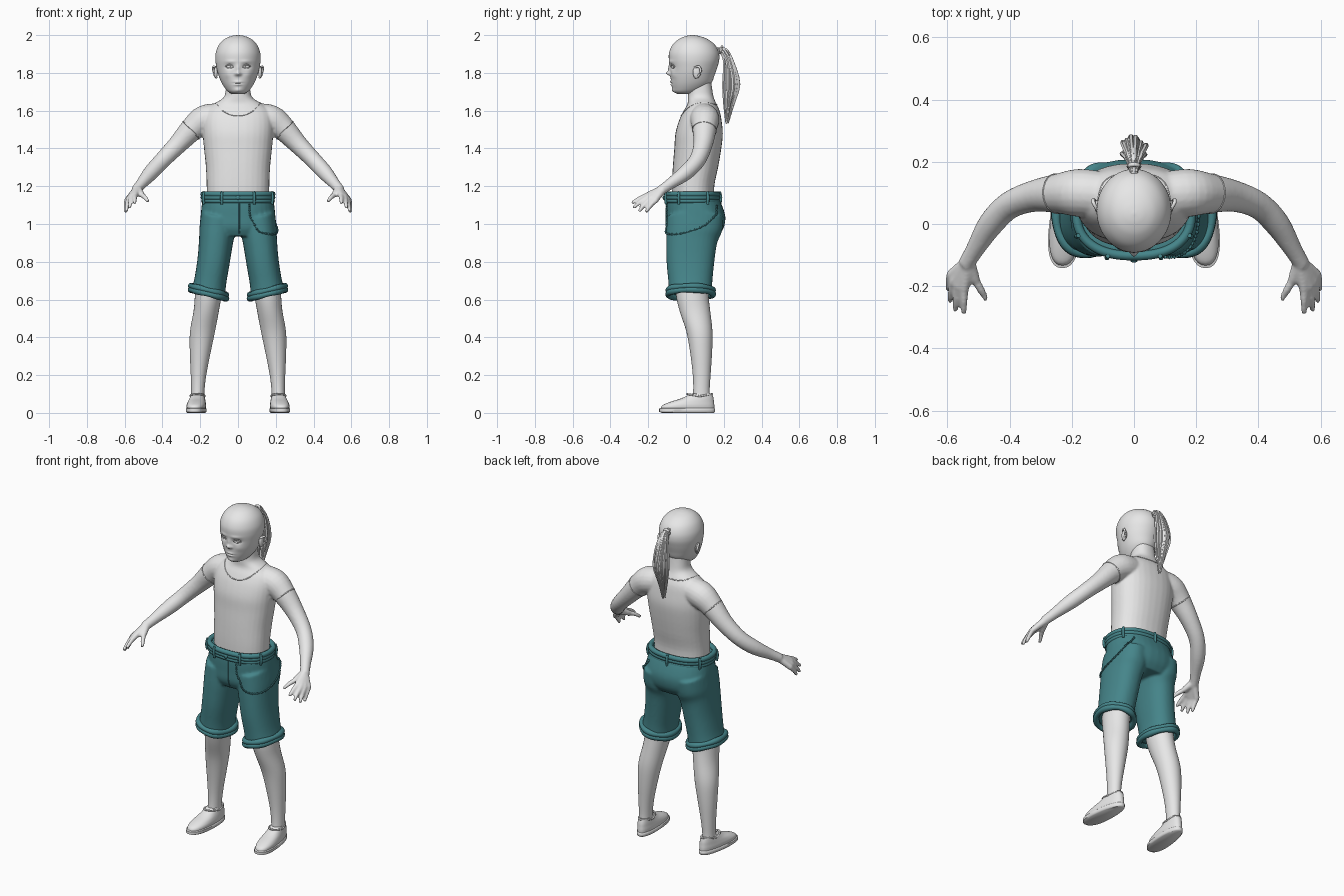
import bpy, bmesh, math, random
from mathutils import Vector
from mathutils.bvhtree import BVHTree

if "Cube" in bpy.data.objects:
    bpy.data.objects.remove(bpy.data.objects["Cube"])

random.seed(4)


def material(name, rgb):
    m = bpy.data.materials.new(name)
    m.diffuse_color = (*rgb, 1)
    m.use_nodes = True
    m.node_tree.nodes["Principled BSDF"].inputs["Base Color"].default_value = m.diffuse_color
    return m


PALE = material("pale grey", (0.8, 0.8, 0.8))
TEAL = material("teal cloth", (0.06, 0.235, 0.255))


def spline(rows, n):
    """Catmull-Rom through rows of equal length."""
    out = []
    for i in range(len(rows) - 1):
        a, b, c, d = (rows[max(i - 1, 0)], rows[i], rows[i + 1], rows[min(i + 2, len(rows) - 1)])
        for k in range(n):
            t = k / n
            out.append([0.5 * (2 * q + (r - p) * t + (2 * p - 5 * q + 4 * r - s) * t * t
                               + (3 * q - p - 3 * r + s) * t ** 3) for p, q, r, s in zip(a, b, c, d)])
    return out + [list(rows[-1])]


def skin(bm, rings, closed=False):
    rings = [[bm.verts.new(p) for p in r] for r in rings]
    n = len(rings[0])
    pairs = list(zip(rings, rings[1:] + rings[:1])) if closed else list(zip(rings, rings[1:]))
    for a, b in pairs:
        for i in range(n):
            bm.faces.new((a[i], a[(i + 1) % n], b[(i + 1) % n], b[i]))
    if not closed:
        bm.faces.new(rings[0])
        bm.faces.new(rings[-1])


def loft(bm, rows, seg=32, n=4, tilt=0, power=1.0, side=1):
    """Horizontal oval rings: centre x, z, half width, front y, back y."""
    rings = []
    for cx, z, w, yf, yb in spline(rows, n):
        ring = []
        for i in range(seg):
            a = 2 * math.pi * i / seg
            c, s = (math.copysign(abs(v) ** power, v) for v in (math.cos(a), math.sin(a)))
            ring.append((side * (cx + w * c), (yf + yb) / 2 + (yb - yf) / 2 * s, z + tilt * w * c))
        rings.append(ring)
    skin(bm, rings)


def tube(bm, rows, seg=12, n=4, side=1, closed=False):
    """Round tube along rows of x, y, z, radius."""
    pts = rows if closed else spline(rows, n)
    P = [Vector((side * p[0], p[1], p[2])) for p in pts]
    rings = []
    for i, p in enumerate(P):
        nxt = P[(i + 1) % len(P)] if closed else P[min(i + 1, len(P) - 1)]
        prv = P[i - 1] if closed else P[max(i - 1, 0)]
        t = (nxt - prv).normalized()
        ref = Vector((0, 0, 1)) if abs(t.z) < 0.9 else Vector((0, 1, 0))
        u = t.cross(ref).normalized()
        v = t.cross(u)
        rings.append([p + pts[i][3] * (math.cos(a) * u + math.sin(a) * v)
                      for a in (2 * math.pi * k / seg for k in range(seg))])
    skin(bm, rings, closed)


def ball(bm, loc, size):
    r = bmesh.ops.create_uvsphere(bm, u_segments=20, v_segments=12, radius=1)
    for v in r["verts"]:
        v.co = Vector(loc) + Vector([a * b for a, b in zip(v.co, size)])


def finish(name, bm, mat, voxel=0, smooth=4, angle=50):
    bmesh.ops.recalc_face_normals(bm, faces=bm.faces)
    me = bpy.data.meshes.new(name)
    bm.to_mesh(me)
    bm.free()
    ob = bpy.data.objects.new(name, me)
    bpy.context.collection.objects.link(ob)
    if voxel:
        r = ob.modifiers.new("merge", "REMESH")
        r.mode, r.voxel_size, r.use_smooth_shade = "VOXEL", voxel, True
        s = ob.modifiers.new("soften", "SMOOTH")
        s.factor, s.iterations = 0.5, smooth
        dg = bpy.context.evaluated_depsgraph_get()
        new = bpy.data.meshes.new_from_object(ob.evaluated_get(dg))
        ob.modifiers.clear()
        ob.data = new
    ob.data.materials.clear()
    ob.data.materials.append(mat)
    bpy.ops.object.select_all(action="DESELECT")
    ob.select_set(True)
    bpy.context.view_layer.objects.active = ob
    bpy.ops.object.shade_smooth_by_angle(angle=math.radians(angle))
    return ob


def surface(ob):
    return BVHTree.FromPolygons([v.co for v in ob.data.vertices], [p.vertices for p in ob.data.polygons])


# torso, neck, arms and hands
bm = bmesh.new()
loft(bm, [(0, 1.1, .165, -.075, .15), (0, 1.2, .166, -.075, .15), (0, 1.3, .17, -.07, .17),
          (0, 1.4, .18, -.062, .187), (0, 1.48, .187, -.056, .195), (0, 1.55, .187, -.036, .188),
          (0, 1.6, .172, -.012, .178), (0, 1.635, .13, .008, .162), (0, 1.67, .076, .01, .147),
          (0, 1.72, .064, .012, .138), (0, 1.79, .06, .02, .13)], power=.88)
FINGERS = [((.59, -.165, 1.122), (.596, -.213, 1.062)), ((.58, -.19, 1.13), (.591, -.25, 1.066)),
           ((.565, -.205, 1.14), (.575, -.28, 1.085)), ((.546, -.208, 1.15), (.547, -.288, 1.11)),
           ((.51, -.18, 1.155), (.474, -.243, 1.117))]
for s in (1, -1):
    tube(bm, [(.11, .095, 1.565, .075), (.18, .1, 1.55, .077), (.24, .098, 1.505, .065),
              (.32, .09, 1.42, .051), (.4, .06, 1.338, .044), (.46, 0, 1.273, .041),
              (.51, -.08, 1.215, .03), (.54, -.13, 1.18, .026)], side=s, seg=20)
    for k, t in FINGERS:
        tube(bm, [(.532, -.12, 1.187, .022), (*k, .0165)], side=s)
        m = [(a + b) / 2 for a, b in zip(k, t)]
        tube(bm, [(*k, .0145), (m[0], m[1], m[2] + .004, .0125), (*t, .009)], side=s)
body = finish("upper_body", bm, PALE, .0065, 5)
skin_tree = surface(body)

# shirt neckline and sleeve hems
bm = bmesh.new()
ring = []
for i in range(48):
    a = 2 * math.pi * i / 48
    p = Vector((.1 * math.cos(a), .08 + .12 * math.sin(a), 1.615 + .035 * math.sin(a)))
    ring.append((*skin_tree.find_nearest(p)[0], .0025))
tube(bm, ring, seg=6, closed=True)
for s in (1, -1):
    d = Vector((.72, -.06, -.69)).normalized()
    u = d.cross(Vector((0, 1, 0))).normalized()
    v = d.cross(u)
    ring = []
    for i in range(32):
        a = 2 * math.pi * i / 32
        p = Vector((.25, .098, 1.497)) + .064 * (math.cos(a) * u + math.sin(a) * v)
        p.x *= s
        ring.append((*skin_tree.find_nearest(p)[0], .003))
    tube(bm, ring, seg=6, closed=True)
finish("shirt_hems", bm, PALE)

# head with sculpted face
bm = bmesh.new()
loft(bm, [(0, 1.688, .03, -.045, .05), (0, 1.7, .052, -.064, .08), (0, 1.72, .07, -.072, .11),
          (0, 1.75, .088, -.079, .137), (0, 1.79, .104, -.082, .152), (0, 1.83, .114, -.086, .166),
          (0, 1.87, .12, -.091, .176), (0, 1.91, .117, -.089, .173), (0, 1.95, .1, -.07, .152),
          (0, 1.98, .07, -.036, .112), (0, 1.995, .035, 0, .07), (0, 2.0, .004, .03, .038)], seg=96, n=7)
BUMPS = [(0, 1.797, .011, .011, .022), (0, 1.822, .009, .02, .009), (.013, 1.793, .007, .007, .008),
         (.045, 1.833, .02, .012, -.011), (.04, 1.86, .025, .007, .004), (0, 1.752, .02, .005, .007),
         (0, 1.738, .017, .005, .007), (0, 1.745, .024, .0025, -.005), (0, 1.708, .02, .012, .006),
         (.055, 1.79, .02, .02, .005)]
for v in bm.verts:
    if v.co.y < .03:
        v.co.y -= sum(a * math.exp(-((abs(v.co.x) - x) / sx) ** 2 - ((v.co.z - z) / sz) ** 2)
                      for x, z, sx, sz, a in BUMPS)
head = finish("head", bm, PALE, angle=80)
head_tree = surface(head)

# eyes, lids and ears
eyes, lids, ears = bmesh.new(), bmesh.new(), bmesh.new()
for s in (1, -1):
    hit = head_tree.ray_cast(Vector((.045 * s, -.5, 1.833)), Vector((0, 1, 0)))[0]
    ball(eyes, hit + Vector((0, .009, 0)), (.016, .013, .011))
    for h, r in ((.0105, .003), (-.009, .002)):
        row = []
        for k in range(7):
            t = k / 3 - 1
            x, z = .045 + .021 * t, 1.833 + h * (1 - t * t)
            q = head_tree.ray_cast(Vector((x, -.5, z)), Vector((0, 1, 0)))[0]
            row.append((x, q.y - .003 * (1 - t * t), z, r))
        tube(lids, row, seg=6, n=2, side=s)
    ball(ears, (.117 * s, .056, 1.803), (.01, .02, .033))
    tube(ears, [(.113, .045, 1.775, .005), (.122, .066, 1.785, .006), (.13, .078, 1.81, .006),
                (.13, .068, 1.833, .006), (.118, .045, 1.828, .005)], side=s)
finish("eyes", eyes, PALE)
finish("eyelids", lids, PALE)
finish("ears", ears, PALE)

# ponytail strands and hair tie
bm = bmesh.new()
for i in range(46):
    a, r = random.uniform(0, 2 * math.pi), math.sqrt(random.random())
    ox, oy, e = r * math.cos(a), r * math.sin(a), random.uniform(0, .07)
    tube(bm, [(.006 * ox, .16, 1.93, .006), (.015 * ox, .2 + .012 * oy, 1.915 + .01 * oy, .008),
              (.034 * ox, .228 + .024 * oy, 1.85, .0085), (.042 * ox, .24 + .042 * oy, 1.74, .009),
              (.028 * ox, .228 + .026 * oy, 1.63 + e / 2, .006), (.012 * ox, .218 + .008 * oy, 1.53 + e, .0015)],
         seg=6, n=3)
finish("ponytail", bm, PALE)
bm = bmesh.new()
tube(bm, [(.017 * math.cos(t), .185 + .006 * math.sin(t), 1.922 + .017 * math.sin(t), .007)
          for t in (math.pi * k / 10 for k in range(20))], seg=8, closed=True)
finish("hair_tie", bm, PALE)

# shorts
bm = bmesh.new()
loft(bm, [(0, 1.155, .184, -.098, .163), (0, 1.1, .192, -.104, .19), (0, 1.04, .198, -.104, .208),
          (0, .98, .198, -.102, .2), (0, .935, .17, -.08, .17)], power=.85)
CUFF = (.156, .635, .094, -.096, .142)
for s in (1, -1):
    loft(bm, [(.105, 1.04, .09, -.1, .2), (.112, .96, .092, -.104, .19), (.118, .9, .088, -.105, .165),
              (.13, .8, .084, -.103, .15), (.146, .7, .083, -.094, .14), (.155, .64, .088, -.09, .138)],
         tilt=.25, power=.88, side=s)
shorts = finish("shorts", bm, TEAL, .008, 4)
cloth = surface(shorts)

# rolled cuffs and waistband
bm = bmesh.new()
cx, cz, cw, yf, yb = CUFF
for s in (1, -1):
    for dz, r in ((.014, .015), (-.006, .016)):
        tube(bm, [(cx + cw * math.cos(t), (yf + yb) / 2 + (yb - yf) / 2 * math.sin(t),
                   cz + dz + .25 * cw * math.cos(t), r + .002 * math.sin(5 * t))
                  for t in (math.pi * k / 20 for k in range(40))], seg=10, side=s, closed=True)
finish("cuffs", bm, TEAL)
bm = bmesh.new()


def waist(t, z, grow=0):
    c, s = (math.copysign(abs(v) ** .85, v) for v in (math.cos(t), math.sin(t)))
    return ((.18 + grow) * c, .033 + (.131 + grow) * s, z)


for z, r in ((1.158, .015), (1.14, .014), (1.122, .012)):
    tube(bm, [(*waist(math.pi * k / 32, z, .004), r) for k in range(64)], seg=8, closed=True)
finish("waistband", bm, TEAL)

# belt loops, button and fly
bm = bmesh.new()
for deg in (30, 90, 150, 205, 248, 292, 335):
    t = math.radians(deg)
    tube(bm, [(*waist(t, 1.172, .014), .007), (*waist(t, 1.14, .02), .008), (*waist(t, 1.105, .016), .007)], seg=8)
ball(bm, (0, -.118, 1.14), (.012, .006, .012))
row = []
for z in (1.11, 1.07, 1.03, .99, .95):
    q = cloth.ray_cast(Vector((.006, -.5, z)), Vector((0, 1, 0)))[0]
    row.append((q.x, q.y, q.z, .004))
tube(bm, row, seg=6)
finish("belt_loops", bm, TEAL)

# hanging chain made of alternating links
bm = bmesh.new()
path = spline([(.065, -.13, 1.11), (.07, -.13, 1.04), (.1, -.13, .97), (.16, -.12, .95), (.21, -.05, .948),
               (.22, .03, .965), (.21, .11, 1.0), (.18, .17, 1.06), (.15, .19, 1.11)], 6)
path = [cloth.find_nearest(Vector(p)) for p in path]
for i in range(len(path) - 1):
    a, b = (path[k][0] + path[k][1] * .004 for k in (i, i + 1))
    tube(bm, [(*a, .002), (*((a + b) / 2), .0065 if i % 2 else .005), (*b, .002)], seg=6, n=2)
finish("chain", bm, TEAL)

# legs
bm = bmesh.new()
for s in (1, -1):
    loft(bm, [(.148, .74, .07, -.06, .12), (.158, .62, .07, -.052, .12), (.168, .54, .067, -.034, .128),
              (.188, .43, .066, .002, .14), (.2, .32, .055, .022, .138), (.209, .2, .041, .036, .13),
              (.213, .11, .035, .038, .125), (.214, .05, .036, .03, .13)], side=s)
finish("legs", bm, PALE)

# shoes: sole slab and rounded upper with opening rim
SOLE = [(0, 0, .046, -.128, .148), (0, .006, .052, -.142, .154), (0, .022, .052, -.142, .154), (0, .027, .046, -.13, .148)]
UPPER = [(0, .02, .047, -.135, .15), (0, .04, .049, -.125, .15), (0, .058, .046, -.085, .148),
         (0, .075, .042, -.03, .146), (0, .092, .038, .008, .142), (0, .102, .035, .03, .138)]
for name, rows, n in (("shoe_soles", SOLE, 1), ("shoe_uppers", UPPER, 4)):
    bm = bmesh.new()
    for s in (1, -1):
        old = set(bm.verts)
        loft(bm, rows, n=n, power=.85)
        if n > 1:
            tube(bm, [(.039 * math.cos(t), .072 + .066 * math.sin(t), .088 + .012 * abs(math.sin(t)), .005)
                      for t in (math.pi * k / 16 for k in range(32))], seg=8, closed=True)
        for v in set(bm.verts) - old:
            x, y, z = v.co
            x *= 1 - .9 * (y - .02)
            v.co = (s * (.218 + x - .08 * (y - .02)), y, z)
    finish(name, bm, PALE)
